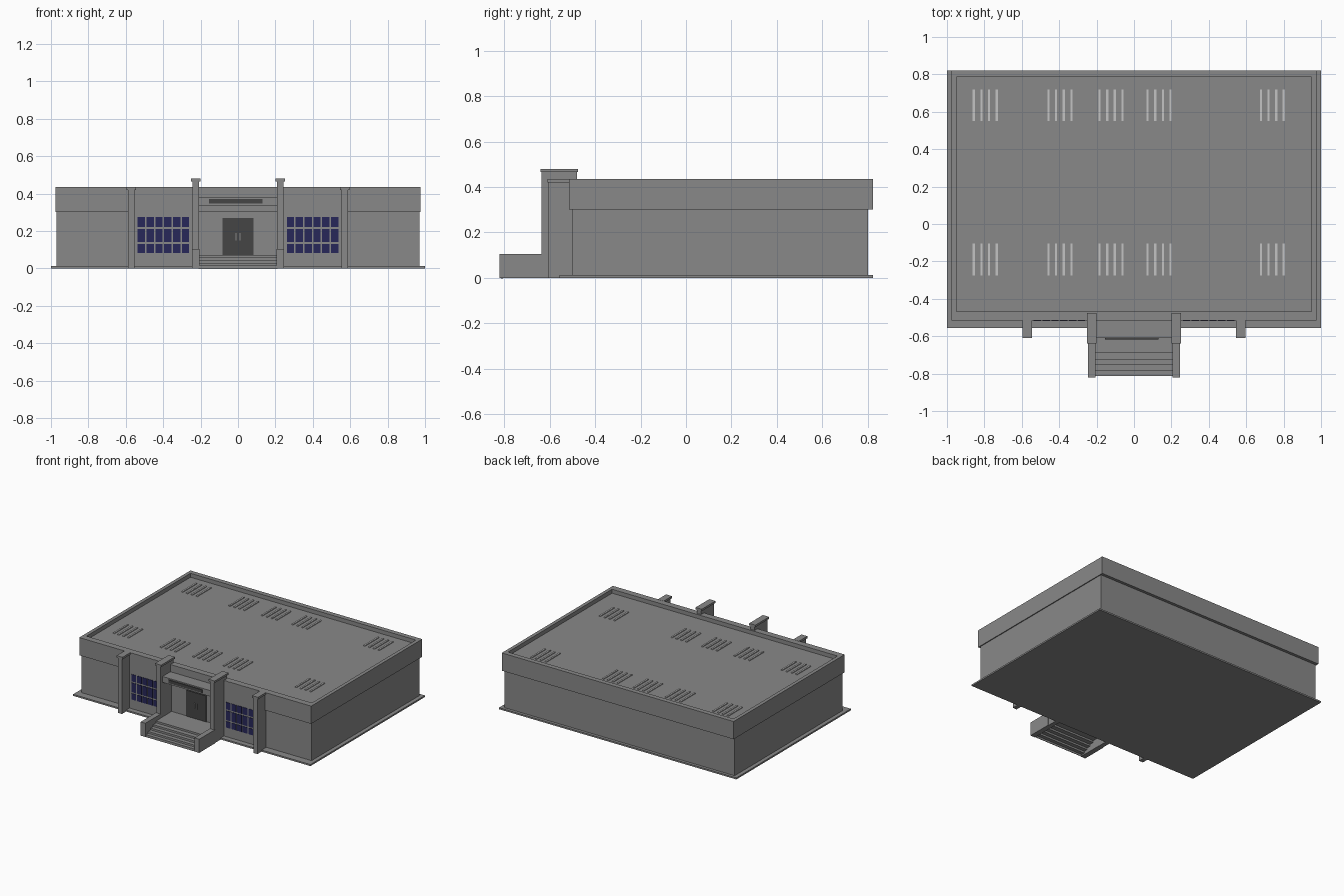
import bpy, bmesh

cube = bpy.data.objects.get("Cube")
if cube:
    bpy.data.objects.remove(cube, do_unlink=True)


def material(name, r, g, b):
    m = bpy.data.materials.new(name)
    m.use_nodes = True
    m.diffuse_color = (r, g, b, 1)
    m.node_tree.nodes["Principled BSDF"].inputs["Base Color"].default_value = (r, g, b, 1)
    return m


GREY = material("concrete grey", 0.25, 0.25, 0.25)
DARK = material("dark grey", 0.06, 0.06, 0.06)
NAVY = material("navy glass", 0.02, 0.02, 0.1)
LIGHT = material("light grey", 0.55, 0.55, 0.55)


def boxes(name, mat, *extents):
    """One object made of boxes, each given as (x0, x1, y0, y1, z0, z1)."""
    bm = bmesh.new()
    for x0, x1, y0, y1, z0, z1 in extents:
        verts = bmesh.ops.create_cube(bm, size=1)["verts"]
        for v in verts:
            v.co = (x1 if v.co.x > 0 else x0,
                    y1 if v.co.y > 0 else y0,
                    z1 if v.co.z > 0 else z0)
    mesh = bpy.data.meshes.new(name)
    bm.to_mesh(mesh)
    bm.free()
    mesh.materials.append(mat)
    obj = bpy.data.objects.new(name, mesh)
    bpy.context.collection.objects.link(obj)
    return obj


def mirrored(name, mat, *extents):
    """Boxes on the left, mirrored to the right."""
    obj = boxes(name, mat, *extents)
    obj.modifiers.new("Mirror", "MIRROR").use_axis[0] = True
    return obj


# Main block
boxes("base_plate", GREY, (-1, 1, -0.556, 0.822, 0, 0.012))
boxes("walls", GREY, (-0.97, 0.97, -0.5, 0.8, 0.012, 0.31))
boxes("roof", GREY, (-0.96, 0.96, -0.49, 0.8, 0.3, 0.405))

# Parapet ring around the roof
X, XI, Y0, Y1, YI0, YI1 = 0.977, 0.95, -0.515, 0.822, -0.467, 0.785
boxes("parapet", GREY,
      (-X, X, Y0, YI0, 0.3, 0.435), (-X, X, YI1, Y1, 0.3, 0.435),
      (-X, -XI, YI0, YI1, 0.3, 0.435), (XI, X, YI0, YI1, 0.3, 0.435))

# Flat front bays between the pilasters
mirrored("front_bay", GREY, (0.22, 0.57, -0.516, -0.49, 0.012, 0.434))

# Pilasters with caps
mirrored("outer_pilaster", GREY, (0.554, 0.588, -0.605, -0.5, 0, 0.42),
         (0.546, 0.595, -0.61, -0.51, 0.42, 0.436))
mirrored("entrance_column", GREY, (0.209, 0.243, -0.635, -0.48, 0, 0.465),
         (0.2, 0.252, -0.64, -0.475, 0.465, 0.48))

# Window panes, six across and three high
panes = []
for col in range(6):
    x = 0.261 + 0.0472 * col
    for z0, z1 in ((0.083, 0.13), (0.14, 0.211), (0.222, 0.275)):
        panes.append((x, x + 0.039, -0.519, -0.51, z0, z1))
mirrored("window_panes", NAVY, *panes)

# Entrance: doors, canopy and blank sign plate
boxes("door", DARK, (-0.084, 0.084, -0.505, -0.498, 0.072, 0.27))
boxes("door_handles", GREY, (-0.013, -0.008, -0.51, -0.504, 0.15, 0.19),
      (0.008, 0.013, -0.51, -0.504, 0.15, 0.19))
boxes("canopy", GREY, (-0.21, 0.21, -0.61, -0.5, 0.335, 0.38))
boxes("sign_plate", DARK, (-0.155, 0.13, -0.617, -0.609, 0.347, 0.371))

# Steps as thin treads and risers, with cheek walls
steps = []
fronts = [-0.812, -0.785, -0.755, -0.725, -0.69]
for i, y in enumerate(fronts):
    top = 0.0144 * (i + 1)
    back = fronts[i + 1] if i < len(fronts) - 1 else -0.5
    steps.append((-0.21, 0.21, y, back + 0.004, top - 0.004, top))
    steps.append((-0.21, 0.21, y, y + 0.004, top - 0.0184, top))
boxes("steps", GREY, *steps)
mirrored("step_cheek", GREY, (0.207, 0.247, -0.82, -0.63, 0, 0.104))

# Roof vents: groups of four slats in two rows
slats = []
for y in (-0.275, 0.55):
    for x in (-0.795, -0.396, -0.123, 0.134, 0.74):
        for k in (-1.5, -0.5, 0.5, 1.5):
            c = x + 0.0408 * k
            slats.append((c - 0.006, c + 0.006, y, y + 0.17, 0.4, 0.412))
boxes("roof_vents", LIGHT, *slats)
